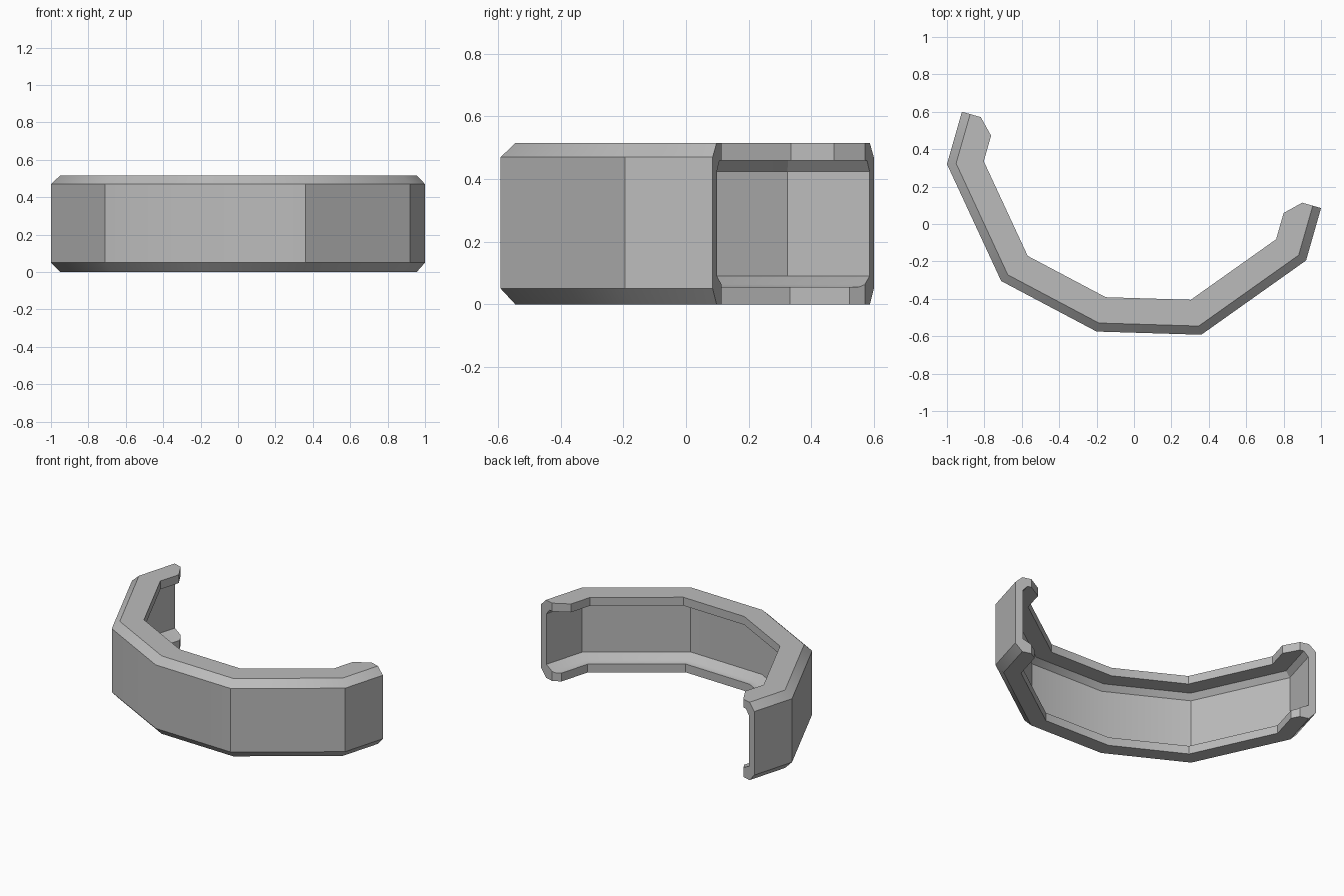
import bpy, bmesh, math
from mathutils import Vector

cube = bpy.data.objects.get("Cube")
if cube:
    bpy.data.objects.remove(cube, do_unlink=True)

# Outer line of the band, from one tip round the front to the other
PATH = [Vector(p) for p in [(-0.92, 0.6), (-1, 0.32), (-0.71, -0.305), (-0.2, -0.575),
                            (0.36, -0.592), (0.92, -0.195), (1, 0.085)]]
# Channel section: (inward offset, height), from the outer wall round the inside
LIP = 0.105          # offset at which the tips start to taper
SECTION = [(0, 0.05), (0.046, 0), (LIP, 0), (0.145, 0), (0.145, 0.055), (0.12, 0.055),
           (LIP, 0.063), (0.05, 0.09), (0.05, 0.425), (0.08, 0.46), (LIP, 0.46),
           (0.185, 0.46), (0.185, 0.515), (LIP, 0.515), (0.046, 0.515), (0, 0.47)]


def inward(a, b):
    d = (b - a).normalized()
    return Vector((-d.y, d.x))


def station(i):
    """Place the section at one path point: mitred at bends, tapered at tips."""
    last = len(PATH) - 1
    points = []
    for offset, z in SECTION:
        if 0 < i < last:
            n1 = inward(PATH[i - 1], PATH[i])
            n2 = inward(PATH[i], PATH[i + 1])
            p = PATH[i] + (n1 + n2) * offset / (1 + n1.dot(n2))
        else:
            near = PATH[1] if i == 0 else PATH[last - 1]
            n = inward(PATH[0], near) if i == 0 else inward(near, PATH[last])
            back = (near - PATH[i]).normalized()
            p = PATH[i] + n * offset + back * max(0, offset - LIP)
        points.append((p.x, p.y, z))
    return points


# Swept channel
bm = bmesh.new()
rings = [[bm.verts.new(p) for p in station(i)] for i in range(len(PATH))]
count = len(SECTION)
for a, b in zip(rings, rings[1:]):
    for k in range(count):
        m = (k + 1) % count
        bm.faces.new((a[k], a[m], b[m], b[k]))

# Tips: flat C-shaped end and the tapered ends of both lips
for ring in (rings[0], rings[-1]):
    bm.faces.new(ring[0:3] + ring[6:11] + ring[13:])
    bm.faces.new(ring[2:7])
    bm.faces.new(ring[10:14])
bmesh.ops.recalc_face_normals(bm, faces=bm.faces)

mesh = bpy.data.meshes.new("curved_channel_band")
bm.to_mesh(mesh)
bm.free()
band = bpy.data.objects.new("curved_channel_band", mesh)
bpy.context.collection.objects.link(band)

# Plain grey
grey = bpy.data.materials.new("plain_grey")
grey.use_nodes = True
color = (0.5, 0.5, 0.5, 1)
grey.diffuse_color = color
grey.node_tree.nodes["Principled BSDF"].inputs["Base Color"].default_value = color
mesh.materials.append(grey)

bpy.ops.object.select_all(action='DESELECT')
band.select_set(True)
bpy.context.view_layer.objects.active = band
bpy.ops.object.shade_smooth_by_angle(angle=math.radians(30))
